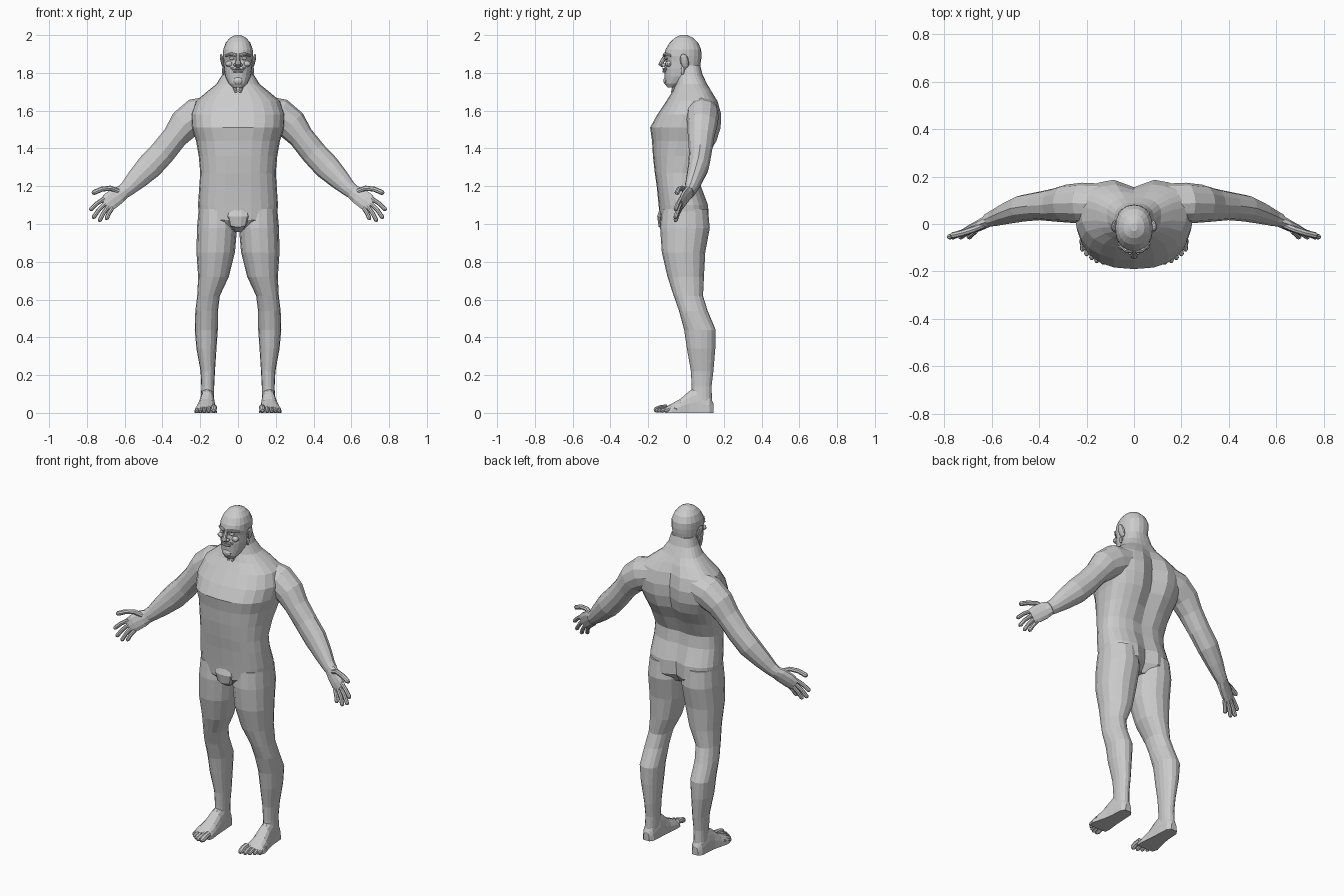
import bpy, bmesh, math
from mathutils import Vector, Matrix


def finish(bm, name, mirror):
    bmesh.ops.recalc_face_normals(bm, faces=bm.faces)
    me = bpy.data.meshes.new(name)
    bm.to_mesh(me)
    bm.free()
    ob = bpy.data.objects.new(name, me)
    bpy.context.collection.objects.link(ob)
    if mirror:
        m = ob.modifiers.new("mirror", 'MIRROR')
        m.use_mirror_merge = False
    return ob


def skin(bm, rings):
    """Bridge a list of equal-length point rings and cap both ends."""
    vs = [[bm.verts.new(p) for p in r] for r in rings]
    n = len(vs[0])
    for a, b in zip(vs, vs[1:]):
        for i in range(n):
            j = (i + 1) % n
            bm.faces.new((a[i], a[j], b[j], b[i]))
    bm.faces.new(vs[0])
    bm.faces.new(vs[-1])


def spow(v, p):
    return math.copysign(abs(v) ** (2 / p), v)


def slices(name, rows, n, p=2.0, mirror=False):
    """Stack horizontal sections: z, centre x, half width, front y, back y, widest y, back groove."""
    bm = bmesh.new()
    rings = []
    for z, cx, w, yf, yb, ym, g in rows:
        ring = []
        for i in range(n):
            a = 2 * math.pi * i / n
            c, s = spow(math.cos(a), p), spow(math.sin(a), p)
            y = ym + s * ((yb - ym) if s > 0 else (ym - yf))
            if s > 0:
                y -= g * max(0, 1 - abs(c * w) / 0.07)
            ring.append(Vector((cx + c * w, y, z)))
        rings.append(ring)
    skin(bm, rings)
    return finish(bm, name, mirror)


def tube(bm, pts, n=8, ref=(0, 1, 0)):
    """Sweep an ellipse along x, y, z, radius along ref, radius across ref."""
    P = [Vector(q[:3]) for q in pts]
    rings = []
    for k, q in enumerate(pts):
        t = (P[min(k + 1, len(P) - 1)] - P[max(k - 1, 0)]).normalized()
        b = Vector(ref)
        b = (b - t * b.dot(t)).normalized()
        c = t.cross(b)
        rings.append([P[k] + b * q[3] * math.cos(2 * math.pi * i / n)
                      + c * q[4] * math.sin(2 * math.pi * i / n) for i in range(n)])
    skin(bm, rings)


def digit(bm, pts, r, n=8, ref=(0, 1, 0)):
    """Finger or toe: a tube with a rounded end."""
    rows = [(*p, r, r) for p in pts]
    a, b = Vector(pts[-2]), Vector(pts[-1])
    e = b + (b - a).normalized() * r * 0.7
    tube(bm, rows + [(*e, r * 0.5, r * 0.5)], n, ref)


def blob(bm, loc, size, rx=0.0, ry=0.0):
    m = (Matrix.Translation(loc) @ Matrix.Rotation(ry, 4, 'Y')
         @ Matrix.Rotation(rx, 4, 'X') @ Matrix.Diagonal((*size, 1)))
    bmesh.ops.create_uvsphere(bm, u_segments=10, v_segments=7, radius=1, matrix=m)


# Torso and neck
slices("torso", [
    (0.97, 0, .10, -.10, .09, 0, .03),
    (1.02, 0, .205, -.138, .125, 0, .035),
    (1.10, 0, .212, -.145, .12, 0, .025),
    (1.20, 0, .205, -.155, .082, -.02, .01),
    (1.27, 0, .200, -.165, .075, -.02, .012),
    (1.36, 0, .208, -.175, .118, 0, .025),
    (1.44, 0, .222, -.180, .165, .03, .03),
    (1.51, 0, .245, -.190, .187, .05, .035),
    (1.58, 0, .250, -.152, .190, .06, .035),
    (1.65, 0, .225, -.105, .170, .07, .025),
    (1.70, 0, .165, -.073, .140, .06, .01),
    (1.74, 0, .115, -.055, .112, .04, 0),
    (1.79, 0, .084, -.045, .088, .02, 0),
    (1.84, 0, .070, -.035, .075, .02, 0)], 24, 2.5)

# Head
slices("head", [
    (1.722, 0, .028, -.098, -.055, -.08, 0),
    (1.745, 0, .050, -.112, -.005, -.06, 0),
    (1.780, 0, .067, -.113, .050, -.03, 0),
    (1.820, 0, .074, -.115, .072, -.02, 0),
    (1.865, 0, .077, -.108, .080, -.02, 0),
    (1.890, 0, .079, -.117, .082, -.02, 0),
    (1.925, 0, .078, -.108, .080, -.015, 0),
    (1.960, 0, .065, -.087, .064, -.015, 0),
    (1.985, 0, .044, -.060, .038, -.015, 0),
    (2.000, 0, .014, -.030, .005, -.012, 0)], 20, 2.2)

# Nose
bm = bmesh.new()
tube(bm, [(0, -.108, 1.892, .010, .010), (0, -.124, 1.865, .012, .012),
          (0, -.134, 1.846, .017, .013), (0, -.120, 1.834, .016, .008)], 8, (1, 0, 0))
blob(bm, (.015, -.118, 1.842), (.010, .013, .009))
blob(bm, (-.015, -.118, 1.842), (.010, .013, .009))
finish(bm, "nose", False)

# Brows, eyes, cheeks
bm = bmesh.new()
tube(bm, [(.008, -.116, 1.893, .008, .009), (.035, -.111, 1.900, .009, .009),
          (.066, -.080, 1.890, .006, .007)], 8)
blob(bm, (.033, -.104, 1.877), (.015, .010, .009))
blob(bm, (.047, -.092, 1.848), (.021, .018, .016))
finish(bm, "brow_eye_cheek", True)

# Lips and chin
bm = bmesh.new()
for z, r in ((1.821, .006), (1.808, .007)):
    tube(bm, [(-.042, -.098, 1.825, .004, .003), (-.02, -.115, z, r, r), (0, -.119, z, r, r),
              (.02, -.115, z, r, r), (.042, -.098, 1.825, .004, .003)], 8)
blob(bm, (0, -.103, 1.758), (.028, .017, .022))
finish(bm, "lips_and_chin", False)

# Ears
bm = bmesh.new()
blob(bm, (.083, -.008, 1.862), (.010, .023, .040), .2, .22)
blob(bm, (.078, -.018, 1.812), (.008, .010, .022))
finish(bm, "ear", True)

# Throat tendons
bm = bmesh.new()
tube(bm, [(.035, -.045, 1.77, .015, .012), (.022, -.058, 1.735, .014, .010),
          (.010, -.072, 1.695, .008, .008)], 8)
finish(bm, "throat_tendon", True)

# Legs
slices("leg", [
    (1.08, .112, .096, -.128, .115, 0, 0),
    (0.98, .111, .106, -.137, .126, 0, 0),
    (0.85, .118, .102, -.128, .102, -.01, 0),
    (0.72, .130, .081, -.098, .095, 0, 0),
    (0.62, .156, .060, -.065, .090, .01, 0),
    (0.54, .166, .060, -.037, .115, .03, 0),
    (0.44, .168, .061, -.010, .157, .08, 0),
    (0.34, .167, .053, .005, .155, .08, 0),
    (0.22, .160, .038, .026, .145, .085, 0),
    (0.14, .160, .034, .030, .135, .085, 0),
    (0.06, .162, .034, .030, .138, .085, 0)], 16, 2.2, True)

# Groin bulge
bm = bmesh.new()
tube(bm, [(0, -.118, 1.085, .06, .02), (0, -.132, 1.04, .06, .022),
          (0, -.120, 1.00, .048, .03), (0, -.09, .97, .025, .02)], 10, (1, 0, 0))
finish(bm, "groin", False)

# Feet: arched sections from heel to ball, then toes
bm = bmesh.new()
rings = []
for y, cx, w, h in [(.146, .162, .020, .05), (.125, .162, .036, .09), (.06, .162, .040, .14),
                    (.015, .164, .044, .115), (-.03, .168, .052, .075),
                    (-.075, .171, .060, .05), (-.108, .167, .054, .032)]:
    rings.append([Vector((cx + w * spow(math.cos(math.pi * i / 9), 2.4), y,
                          h * math.sin(math.pi * i / 9) ** .8)) for i in range(10)])
skin(bm, rings)
for x, tip, r in ((.127, -.158, .016), (.154, -.155, .012), (.176, -.143, .011),
                  (.197, -.127, .011), (.216, -.108, .010)):
    digit(bm, [(x, tip + .06, r + .014), (x, tip + .025, r + .009), (x + .002, tip, r)],
          r, 8, (1, 0, 0))
finish(bm, "foot", True)

# Arms from inside the shoulder to the wrist
bm = bmesh.new()
tube(bm, [(.13, .085, 1.595, .085, .085), (.22, .088, 1.570, .086, .096),
          (.285, .086, 1.525, .080, .084), (.335, .080, 1.460, .070, .067),
          (.40, .076, 1.378, .060, .068), (.47, .066, 1.303, .056, .069),
          (.54, .043, 1.233, .044, .055), (.585, .026, 1.188, .035, .042),
          (.615, .016, 1.165, .028, .038)], 12)
finish(bm, "arm", True)

# Hands: flat palm, four fingers and a raised thumb
bm = bmesh.new()
tube(bm, [(.600, .020, 1.174, .028, .036), (.635, .002, 1.152, .022, .048),
          (.675, -.018, 1.123, .018, .050), (.704, -.030, 1.100, .012, .042)], 10)
for base, mid, tip in (((.708, 1.134), (.748, 1.108), (.779, 1.078)),
                       ((.700, 1.112), (.738, 1.074), (.764, 1.036)),
                       ((.684, 1.096), (.714, 1.055), (.732, 1.020)),
                       ((.666, 1.084), (.684, 1.056), (.695, 1.030))):
    digit(bm, [(base[0], -.028, base[1]), (mid[0], -.043, mid[1]), (tip[0], -.055, tip[1])], .0115)
digit(bm, [(.632, -.003, 1.172), (.675, -.022, 1.190), (.722, -.038, 1.184), (.764, -.048, 1.166)],
      .0135)
finish(bm, "hand", True)
